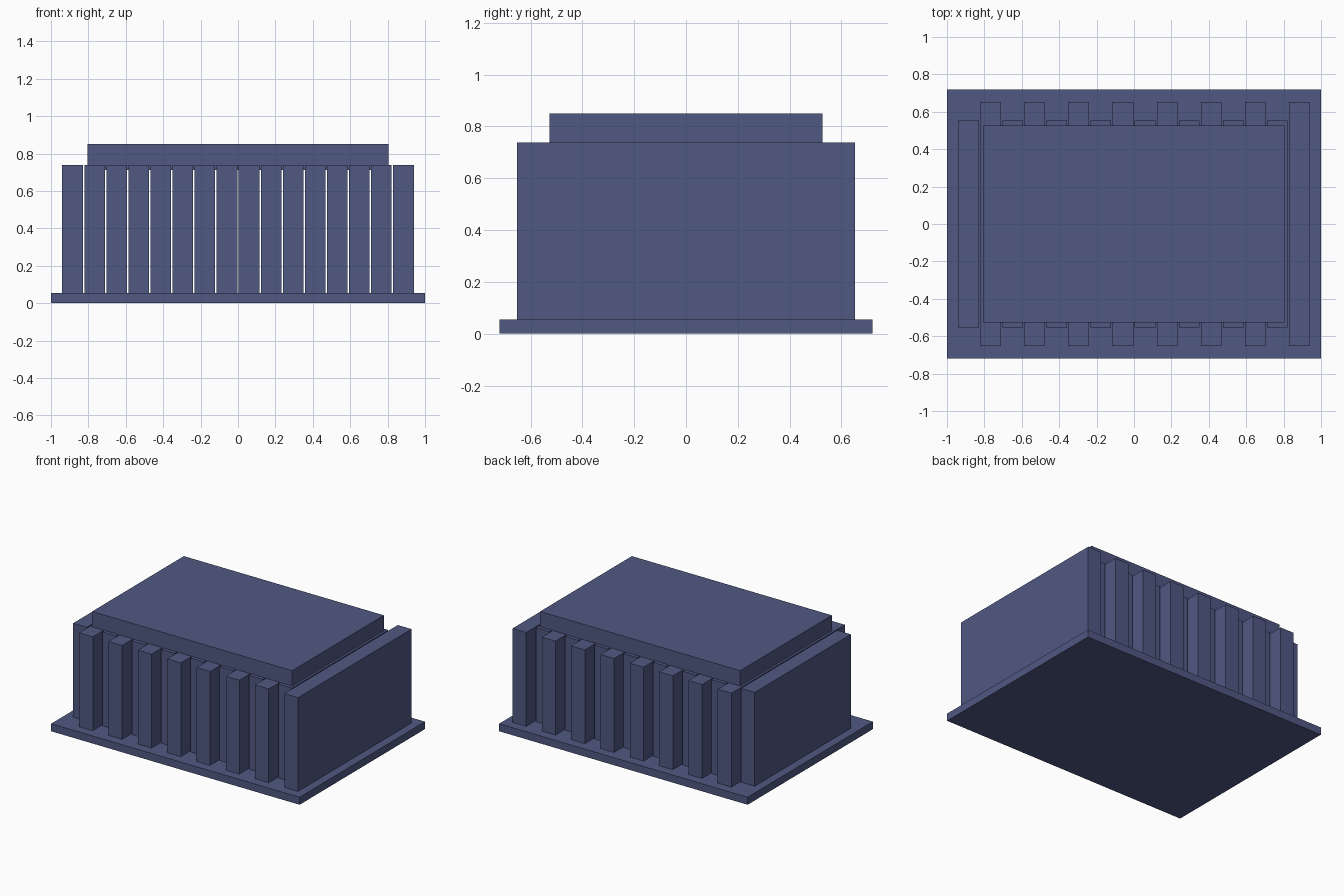
import bpy

default_cube = bpy.data.objects.get("Cube")
if default_cube:
    bpy.data.objects.remove(default_cube, do_unlink=True)

# Single slate blue colour
slate = bpy.data.materials.new("slate_blue")
slate.use_nodes = True
colour = (0.080, 0.098, 0.225, 1)
slate.diffuse_color = colour
slate.node_tree.nodes["Principled BSDF"].inputs["Base Color"].default_value = colour


def block(name, x, size_x, size_y, bottom, top):
    """Flat-sided box centred on y = 0."""
    bpy.ops.mesh.primitive_cube_add(size=1, location=(x, 0, (bottom + top) / 2))
    obj = bpy.context.object
    obj.name = name
    obj.scale = (size_x, size_y, top - bottom)
    bpy.ops.object.transform_apply(location=False, rotation=False, scale=True)
    obj.data.materials.append(slate)
    return obj


# Base plate
BASE_TOP = 0.055
block("base_plate", 0, 2, 1.44, 0, BASE_TOP)

# Row of upright slabs, alternating short and long
COUNT, PITCH, THICKNESS = 16, 0.118, 0.11
for i in range(COUNT):
    x = (i - (COUNT - 1) / 2) * PITCH
    kind, depth = ("long_slab", 1.304) if i % 2 else ("short_slab", 1.106)
    block(f"{kind}_{i // 2 + 1}", x, THICKNESS, depth, BASE_TOP, 0.738)

# Cap plate, sunk slightly into the slabs
block("cap_plate", 0, 1.61, 1.054, 0.712, 0.85)
